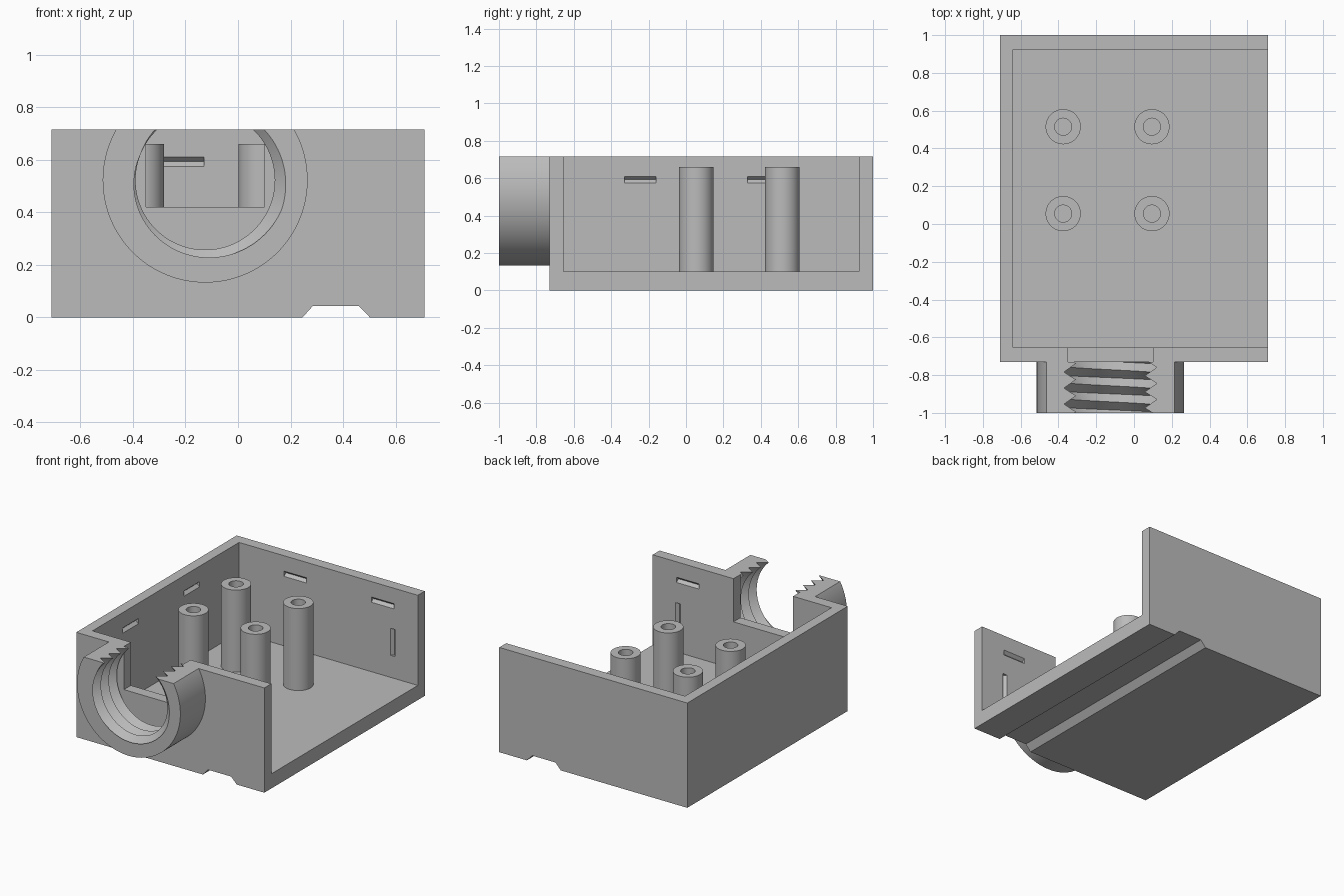
import bpy, bmesh, math

if "Cube" in bpy.data.objects:
    bpy.data.objects.remove(bpy.data.objects["Cube"])

grey = bpy.data.materials.new("plain grey")
grey.diffuse_color = (0.5, 0.5, 0.5, 1)
grey.use_nodes = True
grey.node_tree.nodes["Principled BSDF"].inputs["Base Color"].default_value = grey.diffuse_color
TOP = 0.715


def finish(name, bm):
    bmesh.ops.recalc_face_normals(bm, faces=bm.faces)
    me = bpy.data.meshes.new(name)
    bm.to_mesh(me)
    bm.free()
    me.materials.append(grey)
    ob = bpy.data.objects.new(name, me)
    bpy.context.collection.objects.link(ob)
    return ob


def prism(name, loop, offset):
    """Extrude a closed loop of points along an offset."""
    bm = bmesh.new()
    face = bm.faces.new([bm.verts.new(p) for p in loop])
    ext = bmesh.ops.extrude_face_region(bm, geom=[face])
    verts = [g for g in ext["geom"] if isinstance(g, bmesh.types.BMVert)]
    bmesh.ops.translate(bm, verts=verts, vec=offset)
    return finish(name, bm)


def box(name, x0, x1, y0, y1, z0, z1):
    return prism(name, [(x0, y0, z0), (x1, y0, z0), (x1, y1, z0), (x0, y1, z0)],
                 (0, 0, z1 - z0))


def cut(target, cutter):
    cutter.hide_render = True
    mod = target.modifiers.new("cut", "BOOLEAN")
    mod.operation = "DIFFERENCE"
    mod.solver = "EXACT"
    mod.object = cutter
    bpy.context.view_layer.objects.active = target
    bpy.ops.object.modifier_apply(modifier=mod.name)
    bpy.data.objects.remove(cutter)


def smooth(ob):
    bpy.ops.object.select_all(action="DESELECT")
    ob.select_set(True)
    bpy.context.view_layer.objects.active = ob
    bpy.ops.object.shade_smooth_by_angle(angle=math.radians(30))


# Case: open top and open right side
case = box("case", -0.71, 0.71, -0.73, 1.0, 0, TOP)
cut(case, box("cavity", -0.64, 0.9, -0.655, 0.925, 0.10, 0.9))
cut(case, box("front_notch", -0.35, 0.10, -0.9, -0.6, 0.42, 0.9))
cut(case, prism("rail_channel", [(0.21, -1, -0.04), (0.285, -1, 0.043),
                                 (0.46, -1, 0.043), (0.54, -1, -0.04)], (0, 2.5, 0)))

# V-shaped snap grooves on the inner wall faces
W, D, O = 0.018, 0.02, 0.01
tri = [(-O, -W), (0, -W), (D, 0), (0, W), (-O, W)]   # (depth into wall, across)
ZS = 0.592
for y in (-0.33, 0.33):
    cut(case, prism("groove", [(-0.64 - d, y, ZS + w) for d, w in tri], (0, 0.17, 0)))
for wall, s, starts in ((0.925, 1, (-0.30, 0.36)), (-0.655, -1, (0.36,))):
    for x in starts:
        cut(case, prism("groove", [(x, wall + s * d, ZS + w) for d, w in tri], (0.17, 0, 0)))
    cut(case, prism("groove", [(0.52 + w, wall + s * d, 0.25) for d, w in tri], (0, 0, 0.185)))

# Four hollow mounting posts, revolved from ring profiles
N = 64
RINGS = [(0.093, 0.10), (0.093, 0.66), (0.045, 0.66), (0.045, 0.101)]
for i, (px, py) in enumerate([(x, y) for x in (-0.375, 0.095) for y in (0.055, 0.515)]):
    bm = bmesh.new()
    rows = [[bm.verts.new((px + r * math.cos(2 * math.pi * k / N),
                           py + r * math.sin(2 * math.pi * k / N), z))
             for k in range(N)] for r, z in RINGS]
    for a, b in zip(rows, rows[1:]):
        for k in range(N):
            n = (k + 1) % N
            bm.faces.new((a[k], a[n], b[n], b[k]))
    bm.faces.new(rows[-1])
    smooth(finish("mounting_post_%d" % (i + 1), bm))

# Threaded collar: cylinder with a helical bore, cut level with the case top
CX, CZ, M = -0.125, 0.522, 128
collar = prism("threaded_collar",
               [(CX + 0.39 * math.cos(2 * math.pi * k / M), -1.0,
                 CZ + 0.39 * math.sin(2 * math.pi * k / M)) for k in range(M)],
               (0, 0.27, 0))

PITCH, R_MIN, R_MAX, ROWS = 0.085, 0.265, 0.312, 15
bm = bmesh.new()
grid = []
for i in range(ROWS):
    r = R_MAX if i % 2 == 0 else R_MIN
    row = []
    for k in range(M + 1):
        t = 2 * math.pi * k / M
        y = -1.0 + PITCH * (0.94 - k / M + (i - 4) / 2)
        row.append(bm.verts.new((CX + r * math.cos(t), y, CZ + r * math.sin(t))))
    grid.append(row)
for a, b in zip(grid, grid[1:]):
    for k in range(M):
        bm.faces.new((a[k], a[k + 1], b[k + 1], b[k]))
bmesh.ops.remove_doubles(bm, verts=bm.verts, dist=1e-5)
# Close both ends with fans to points on the axis
ends = [bm.verts.new((CX, y, CZ)) for y in (-1.15, -0.5)]
for e in [e for e in bm.edges if e.is_boundary]:
    mid = (e.verts[0].co.y + e.verts[1].co.y) / 2
    bm.faces.new((e.verts[0], e.verts[1], ends[0 if mid < -0.86 else 1]))
cut(collar, finish("thread_cutter", bm))
cut(collar, box("top_trim", -0.8, 0.8, -1.2, -0.5, TOP, 1.3))
smooth(collar)
